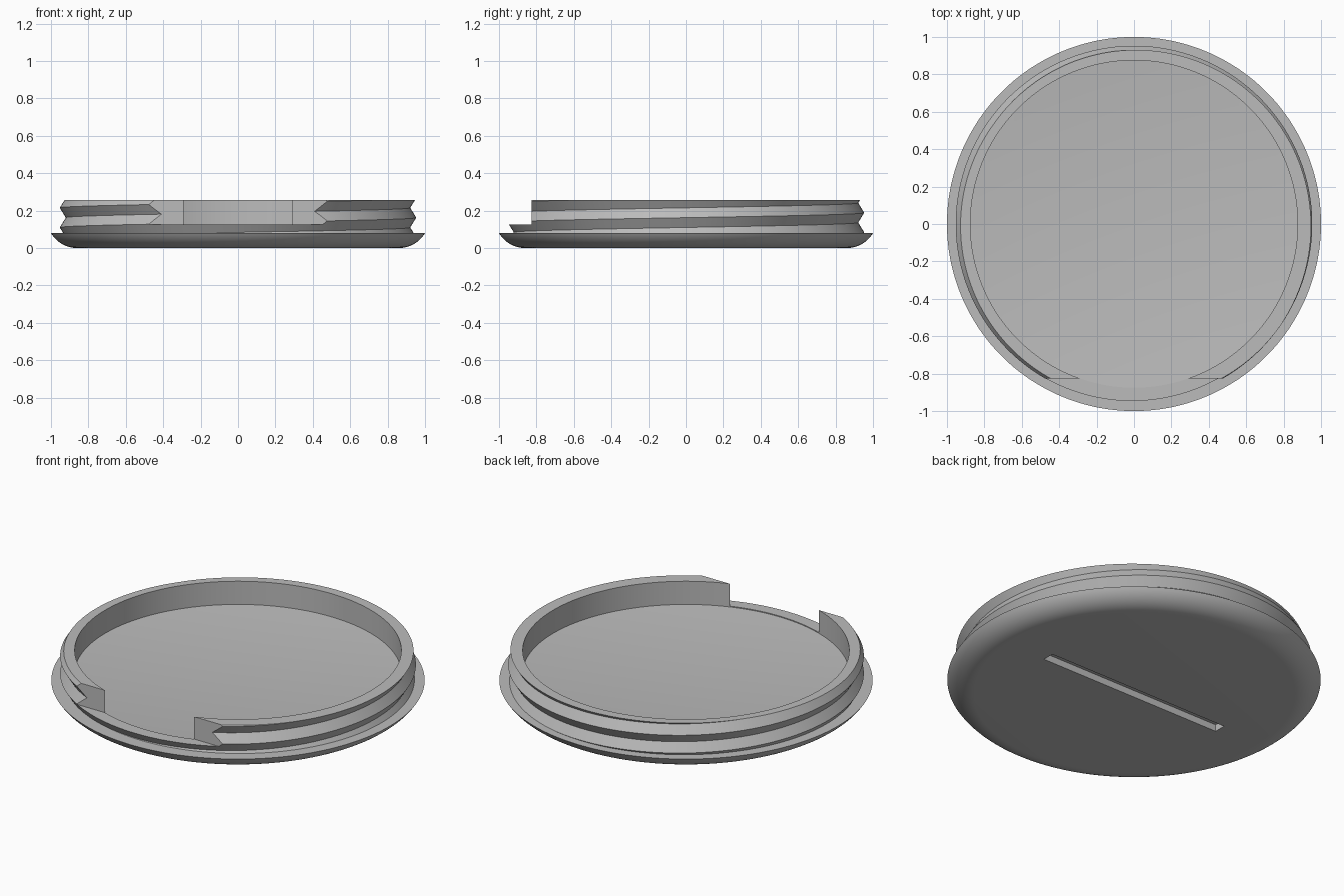
import bpy, bmesh, math

if "Cube" in bpy.data.objects:
    bpy.data.objects.remove(bpy.data.objects["Cube"])

SEGMENTS = 180
TAU = math.tau

grey = bpy.data.materials.new("plain grey")
grey.use_nodes = True
colour = (0.5, 0.5, 0.5, 1)
grey.diffuse_color = colour
grey.node_tree.nodes["Principled BSDF"].inputs["Base Color"].default_value = colour


def lathe(name, column, closed=False):
    """Sweep column(angle), a list of (radius, height), about the z axis."""
    bm = bmesh.new()
    rings = []
    for i in range(SEGMENTS + 1):
        a = TAU * i / SEGMENTS
        rings.append([bm.verts.new((r * math.cos(a), r * math.sin(a), z))
                      for r, z in column(a)])
    count = len(rings[0])
    for here, after in zip(rings, rings[1:]):
        for j in range(count if closed else count - 1):
            k = (j + 1) % count
            bm.faces.new((here[j], after[j], after[k], here[k]))
    bmesh.ops.remove_doubles(bm, verts=bm.verts, dist=1e-5)
    bmesh.ops.recalc_face_normals(bm, faces=bm.faces)
    mesh = bpy.data.meshes.new(name)
    bm.to_mesh(mesh)
    bm.free()
    mesh.materials.append(grey)
    obj = bpy.data.objects.new(name, mesh)
    bpy.context.collection.objects.link(obj)
    return obj


def cut_box(obj, centre, size):
    """Cut a box out of obj, then shade it smooth with sharp edges."""
    bpy.ops.mesh.primitive_cube_add(size=1, location=centre)
    cutter = bpy.context.object
    cutter.scale = size
    cutter.hide_render = True
    cutter.data.materials.append(grey)
    mod = obj.modifiers.new("cut", 'BOOLEAN')
    mod.operation = 'DIFFERENCE'
    mod.solver = 'EXACT'
    mod.object = cutter
    bpy.ops.object.select_all(action='DESELECT')
    obj.select_set(True)
    bpy.context.view_layer.objects.active = obj
    bpy.ops.object.modifier_apply(modifier=mod.name)
    bpy.data.objects.remove(cutter)
    bpy.ops.object.shade_smooth_by_angle(angle=math.radians(25))


# Base plate: rounded underside, flat flange, slightly raised floor
ARC_RADIUS, ARC_END = 0.1625, math.radians(59.5)
base_profile = [(0, 0)]
for i in range(13):
    t = ARC_END * i / 12
    base_profile.append((0.86 + ARC_RADIUS * math.sin(t), ARC_RADIUS * (1 - math.cos(t))))
base_profile += [(0.9, 0.08), (0.9, 0.12), (0.875, 0.12), (0.845, 0.115), (0, 0.115)]
base = lathe("base_plate", lambda a: base_profile)

# Coin slot in the underside
cut_box(base, (0, 0, 0), (1.2, 0.07, 0.08))

# Threaded collar: helical V thread outside, plain bore inside
PITCH, BOTTOM, TOP = 0.105, 0.078, 0.257
ROOT, CREST, BORE = 0.921, 0.953, 0.875


def collar_column(a):
    start = 0.1625 + PITCH * a / TAU
    points = [(BORE, BOTTOM)]
    for k in range(-6, 7):
        z = min(max(start + k * PITCH / 2, BOTTOM), TOP)
        phase = ((z - start) / PITCH) % 1
        points.append((ROOT + (CREST - ROOT) * abs(1 - 2 * phase), z))
    return points + [(BORE, TOP)]


collar = lathe("threaded_collar", collar_column, closed=True)

# Notch across the front of the collar
cut_box(collar, (0, -1.325, 0.325), (2, 1, 0.4))
